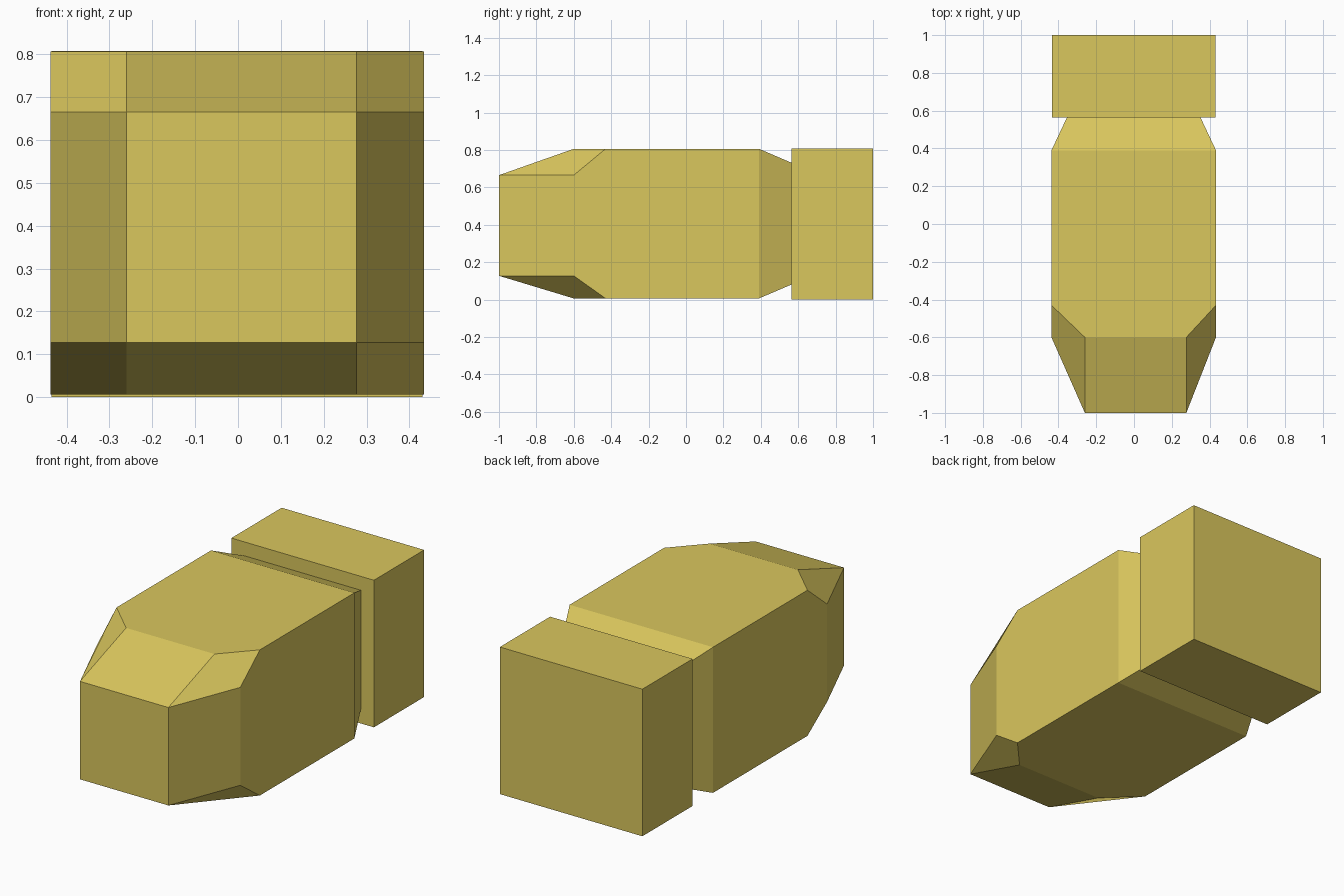
import bpy, bmesh

if "Cube" in bpy.data.objects:
    bpy.data.objects.remove(bpy.data.objects["Cube"])

gold = bpy.data.materials.new("mustard")
gold.diffuse_color = (0.70, 0.57, 0.11, 1)
gold.use_nodes = True
gold.node_tree.nodes["Principled BSDF"].inputs["Base Color"].default_value = gold.diffuse_color


def add_object(name, bm):
    bmesh.ops.recalc_face_normals(bm, faces=bm.faces)
    mesh = bpy.data.meshes.new(name)
    bm.to_mesh(mesh)
    bm.free()
    mesh.materials.append(gold)
    obj = bpy.data.objects.new(name, mesh)
    bpy.context.collection.objects.link(obj)
    return obj


# Capsule body: tapered nose with cut corners, straight middle, tapered tail
X_OUT, X_NOSE, X_TAIL = (-0.437, 0.434), (-0.26, 0.277), (-0.35, 0.347)
Z_OUT, Z_NOSE, Z_TAIL = (0.006, 0.806), (0.127, 0.665), (0.085, 0.727)
Y_NOSE, Y_SHOULDER, Y_CORNER, Y_WAIST, Y_TAIL = -1.0, -0.6, -0.43, 0.39, 0.575

bm = bmesh.new()
corners = []
for i, k in ((0, 0), (1, 0), (1, 1), (0, 1)):
    points = {
        "nose": (X_NOSE[i], Y_NOSE, Z_NOSE[k]),
        "side": (X_OUT[i], Y_SHOULDER, Z_NOSE[k]),
        "edge": (X_OUT[i], Y_CORNER, Z_OUT[k]),
        "flat": (X_NOSE[i], Y_SHOULDER, Z_OUT[k]),
        "waist": (X_OUT[i], Y_WAIST, Z_OUT[k]),
        "tail": (X_TAIL[i], Y_TAIL, Z_TAIL[k]),
    }
    corners.append({n: bm.verts.new(p) for n, p in points.items()})

for n in range(4):
    a, b = corners[n], corners[(n + 1) % 4]
    s = "flat" if n % 2 == 0 else "side"
    bm.faces.new([a[p] for p in ("nose", "side", "edge", "flat")])
    bm.faces.new((a["nose"], b["nose"], b[s], a[s]))
    bm.faces.new((a[s], b[s], b["edge"], b["waist"], a["waist"], a["edge"]))
    bm.faces.new((a["waist"], b["waist"], b["tail"], a["tail"]))
for end in ("nose", "tail"):
    bm.faces.new([c[end] for c in corners])
add_object("body", bm)

# Rear block
bm = bmesh.new()
bmesh.ops.create_cube(bm, size=1)
bmesh.ops.scale(bm, vec=(0.866, 0.436, 0.808), verts=bm.verts)
bmesh.ops.translate(bm, vec=(-0.002, 0.782, 0.404), verts=bm.verts)
add_object("rear_block", bm)
